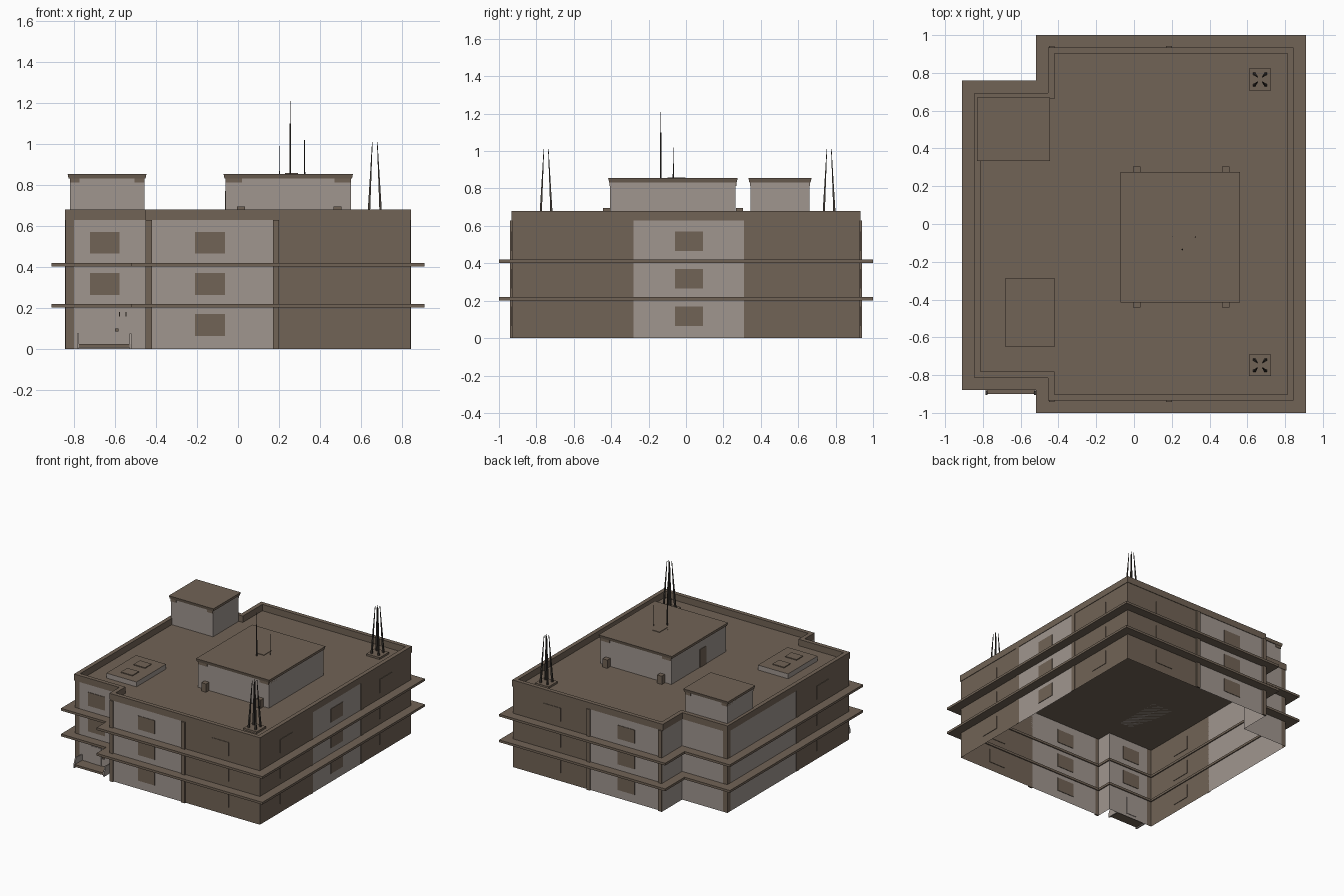
import bpy, bmesh, math
from mathutils import Vector

if "Cube" in bpy.data.objects:
    bpy.data.objects.remove(bpy.data.objects["Cube"])


def material(name, rgb):
    m = bpy.data.materials.new(name)
    m.diffuse_color = (*rgb, 1)
    m.use_nodes = True
    m.node_tree.nodes["Principled BSDF"].inputs["Base Color"].default_value = m.diffuse_color
    return m


BROWN = material("brown_plaster", (0.165, 0.125, 0.092))
GREY = material("warm_grey_wall", (0.35, 0.305, 0.275))
DARK = material("dark_metal", (0.06, 0.05, 0.042))
ROOF_Z, TOP_Z = 0.63, 0.68


def finish(name, bm, mats):
    me = bpy.data.meshes.new(name)
    bm.to_mesh(me)
    bm.free()
    ob = bpy.data.objects.new(name, me)
    bpy.context.collection.objects.link(ob)
    for m in mats:
        me.materials.append(m)
    return ob


def box(name, lo, hi, mat, flare=0.0, top=None):
    """Axis-aligned box; flare widens the top, top gives its own colour."""
    bm = bmesh.new()
    bmesh.ops.create_cube(bm, size=1)
    for v in bm.verts:
        up = v.co.z > 0
        for i in range(3):
            s = 1 if v.co[i] > 0 else -1
            v.co[i] = (hi[i] if s > 0 else lo[i]) + (s * flare if up and i < 2 else 0)
    bm.normal_update()
    for f in bm.faces:
        f.material_index = 1 if top and f.normal.z > 0.9 else 0
    return finish(name, bm, [mat, top] if top else [mat])


def rod(name, a, b, r0, r1, mat, sides=4):
    a, b = Vector(a), Vector(b)
    bm = bmesh.new()
    bmesh.ops.create_cone(bm, cap_ends=True, segments=sides, radius1=r0, radius2=r1,
                          depth=(b - a).length)
    rot = (b - a).to_track_quat('Z', 'Y')
    for v in bm.verts:
        v.co = rot @ v.co + (a + b) / 2
    return finish(name, bm, [mat])


def outline(d):
    """Counter-clockwise footprint, grown outward by d."""
    xl, xn, xr = -0.84 - d, -0.45 - d, 0.84 + d
    return [(xl, -0.81 - d), (xn, -0.81 - d), (xn, -0.93 - d), (xr, -0.93 - d),
            (xr, 0.93 + d), (xn, 0.93 + d), (xn, 0.69 + d), (xl, 0.69 + d)]


def ring(name, d_out, d_in, z0, z1, mat):
    """Band of rectangular section running round the footprint."""
    bm = bmesh.new()
    loops = [[bm.verts.new((x, y, z)) for x, y in outline(d)]
             for d, z in ((d_out, z0), (d_out, z1), (d_in, z1), (d_in, z0))]
    for k in range(4):
        A, B = loops[k], loops[(k + 1) % 4]
        for i in range(8):
            j = (i + 1) % 8
            bm.faces.new((A[i], A[j], B[j], B[i]))
    return finish(name, bm, [mat])


# Outer walls: one open-bottomed sheet, each side split into colour bays
pts = outline(0)
bays = [[(-0.80, 0), (-0.45, 1)], [(-0.93, 1)],
        [(-0.42, 0), (0.18, 1), (0.84, 0)],
        [(-0.30, 0), (0.32, 1), (0.93, 0)],
        [(0.19, 0), (-0.42, 1), (-0.45, 0)], [(0.69, 1)],
        [(-0.80, 1), (-0.84, 0)],
        [(0.65, 0), (-0.17, 1), (-0.81, 0)]]
bm = bmesh.new()
for i, side in enumerate(bays):
    a, b = Vector(pts[i]), Vector(pts[(i + 1) % 8])
    axis = 0 if abs(a.x - b.x) > abs(a.y - b.y) else 1
    p = a
    for stop, col in side:
        q = a.copy()
        q[axis] = stop
        f = bm.faces.new([bm.verts.new(c) for c in
                          ((*p, 0), (*q, 0), (*q, ROOF_Z), (*p, ROOF_Z))])
        f.material_index = col
        p = q
bmesh.ops.remove_doubles(bm, verts=bm.verts, dist=1e-5)
finish("outer_walls", bm, [BROWN, GREY])

# Roof deck, parapet and floor ledges
bm = bmesh.new()
bm.faces.new([bm.verts.new((x, y, ROOF_Z)) for x, y in outline(-0.002)])
finish("roof_deck", bm, [BROWN])
ring("parapet", 0.004, -0.028, ROOF_Z, TOP_Z, BROWN)
for k, z in enumerate((0.202, 0.402)):
    ring(f"floor_ledge_{k}", 0.07, -0.008, z, z + 0.018, BROWN)

# Pilasters at the edges of the pale bays
P = 0.012
for n, (x0, x1, y0, y1) in enumerate([
        (0.17, 0.20, -0.93 - P, -0.93), (-0.45, -0.42, -0.93 - P, -0.93),
        (0.17, 0.20, 0.93, 0.93 + P), (-0.45, -0.42, 0.93, 0.93 + P),
        (0.84, 0.84 + P / 3, -0.31, -0.28), (0.84, 0.84 + P / 3, 0.31, 0.34),
        (-0.84 - P / 3, -0.84, -0.185, -0.155)]):
    box(f"pilaster_{n}", (x0, y0, 0), (x1, y1, ROOF_Z), BROWN)

# Windows on three storeys
T = 0.004
for k in range(3):
    z0, z1 = 0.065 + 0.2 * k, 0.17 + 0.2 * k
    for c in (-0.137, 0.5):
        for y in (-0.93, 0.93):
            box("window", (c - 0.073, y - T, z0), (c + 0.073, y + T, z1), BROWN)
    for c in (-0.605, 0.015, 0.615):
        box("window", (0.84 - T, c - 0.075, z0), (0.84 + T, c + 0.075, z1), BROWN)
    box("window", (-0.84 - T, -0.555, z0), (-0.84 + T, -0.405, z1), BROWN)
    if k:
        box("window", (-0.722, -0.81 - T, z0), (-0.578, -0.81 + T, z1), BROWN)

# Entrance: door, step, sloped cheeks and wall fittings
box("entrance_door", (-0.70, -0.81 - T, 0.025), (-0.61, -0.81 + T, 0.16), GREY)
box("entrance_step", (-0.78, -0.90, 0.008), (-0.53, -0.81, 0.025), BROWN)
for x in (-0.785, -0.53):
    bm = bmesh.new()
    base = bm.faces.new([bm.verts.new((x, y, z)) for y, z in
                         ((-0.81, 0), (-0.905, 0), (-0.905, 0.025), (-0.885, 0.075), (-0.81, 0.07))])
    ext = bmesh.ops.extrude_face_region(bm, geom=[base])["geom"]
    bmesh.ops.translate(bm, vec=(0.01, 0, 0),
                        verts=[g for g in ext if isinstance(g, bmesh.types.BMVert)])
    bmesh.ops.recalc_face_normals(bm, faces=bm.faces)
    finish("step_cheek", bm, [GREY])
box("door_keypad", (-0.60, -0.82, 0.085), (-0.582, -0.81, 0.1), BROWN)
for x in (-0.58, -0.548):
    box("wall_lamp", (x, -0.82, 0.16), (x + 0.005, -0.81, 0.18), BROWN)


def penthouse(name, x0, x1, y0, y1):
    """Pale roof house with a flared brown cap and stained corners."""
    box(name + "_walls", (x0, y0, ROOF_Z), (x1, y1, 0.835), GREY)
    box(name + "_cap", (x0 - 0.006, y0 - 0.006, 0.832), (x1 + 0.006, y1 + 0.006, 0.855), BROWN, 0.005)
    w = 0.13 * (x1 - x0)
    for x in (x0, x1 - w):
        box(name + "_stain", (x, y0 - T, 0.812), (x + w, y1 + T, 0.834), BROWN)


# Roof houses
penthouse("main_penthouse", -0.06, 0.55, -0.405, 0.265)
penthouse("stair_penthouse", -0.82, -0.457, 0.345, 0.66)
box("penthouse_door", (-0.06 - T, -0.16, ROOF_Z), (-0.05, -0.08, 0.77), BROWN)
box("penthouse_hatch", (0.23, -0.10, 0.85), (0.293, -0.003, 0.859), BROWN)
for x in (0.015, 0.485):
    for y in (-0.425, 0.285):
        box("vent_box", (x - 0.02, y - 0.018, ROOF_Z), (x + 0.02, y + 0.02, 0.695), BROWN)

# Low skylight slab
box("skylight_slab", (-0.68, -0.65, ROOF_Z), (-0.42, -0.285, 0.668), GREY, top=BROWN)
for y in (-0.545, -0.39):
    box("skylight_panel", (-0.60, y - 0.04, 0.66), (-0.50, y + 0.04, 0.674), BROWN)

# Penthouse masts
rod("tall_mast", (0.255, -0.135, 0.85), (0.255, -0.135, 1.10), 0.005, 0.004, DARK, 6)
rod("tall_mast_tip", (0.255, -0.135, 1.10), (0.255, -0.135, 1.21), 0.002, 0.001, DARK)
rod("short_mast_a", (0.325, -0.068, 0.85), (0.325, -0.068, 1.02), 0.003, 0.002, DARK)
rod("short_mast_b", (0.203, -0.068, 0.85), (0.203, -0.068, 0.99), 0.002, 0.001, DARK)

# Corner antenna towers: base plate and four leaning legs
for y in (-0.748, 0.765):
    box("antenna_base", (0.61, y - 0.057, ROOF_Z), (0.725, y + 0.057, 0.645), BROWN)
    for sx in (-1, 1):
        for sy in (-1, 1):
            rod("antenna_leg", (0.667 + sx * 0.03, y + sy * 0.03, 0.64),
                (0.667 + sx * 0.012, y + sy * 0.012, 1.01), 0.009, 0.002, DARK)
